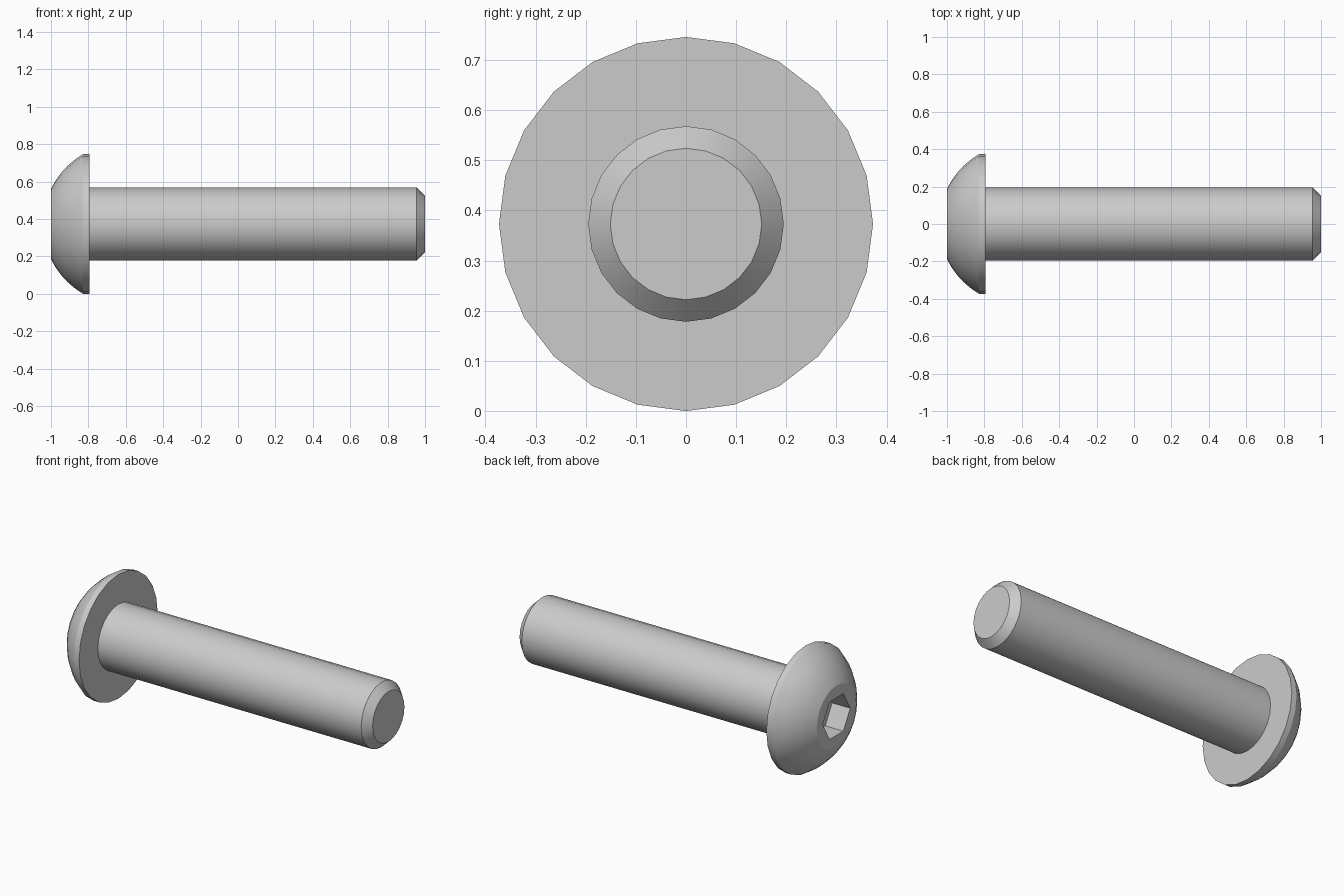
import bpy, bmesh
from math import sin, cos, radians

if "Cube" in bpy.data.objects:
    bpy.data.objects.remove(bpy.data.objects["Cube"])

SIDES = 24
AXIS_Z = 0.373


def round_radius(r):
    return lambda a: r


def hex_radius(r):
    # distance to a hexagon outline with corners every 60 degrees
    return lambda a: r * cos(radians(30)) / cos(radians(a % 60 - 30))


def lathe(name, sections, cap_first=False, cap_last=False):
    """Skin cross-sections (x, radius function) placed along the x axis."""
    bm = bmesh.new()
    rings = []
    for x, radius in sections:
        ring = []
        for i in range(SIDES):
            a = i * 360 / SIDES
            r = radius(a)
            ring.append(bm.verts.new((x, r * cos(radians(a)), AXIS_Z + r * sin(radians(a)))))
        rings.append(ring)
    for p, q in zip(rings, rings[1:]):
        for i in range(SIDES):
            j = (i + 1) % SIDES
            bm.faces.new((p[j], p[i], q[i], q[j]))
    if cap_first:
        bm.faces.new(rings[0])
        bm.faces.ensure_lookup_table()
        bm.faces[-1].normal_flip()
    if cap_last:
        bm.faces.new(rings[-1])
    bm.normal_update()
    # open joints between parts: keep consistent outward winding
    for f in bm.faces:
        f.smooth = True
    mesh = bpy.data.meshes.new(name)
    bm.to_mesh(mesh)
    bm.free()
    obj = bpy.data.objects.new(name, mesh)
    bpy.context.collection.objects.link(obj)
    bpy.ops.object.select_all(action='DESELECT')
    obj.select_set(True)
    bpy.context.view_layer.objects.active = obj
    bpy.ops.object.shade_smooth_by_angle(angle=radians(28))
    return obj


# Button head: socket floor, socket rim, spherical dome, short rim, underside
socket = [(-0.88, hex_radius(0.13)), (-1.0, hex_radius(0.13))]
dome = []
for k in range(6):
    t = radians(25.7 + (59.7 - 25.7) * k / 5)
    dome.append((-0.611 - 0.432 * cos(t), round_radius(0.432 * sin(t))))
rim = [(-0.795, round_radius(0.373)), (-0.795, round_radius(0.195))]
lathe("button_head", socket + dome + rim, cap_first=True)

# Shank with chamfered tip
lathe("shank", [(-0.795, round_radius(0.195)), (0.955, round_radius(0.195)),
                (1.0, round_radius(0.151))], cap_last=True)
